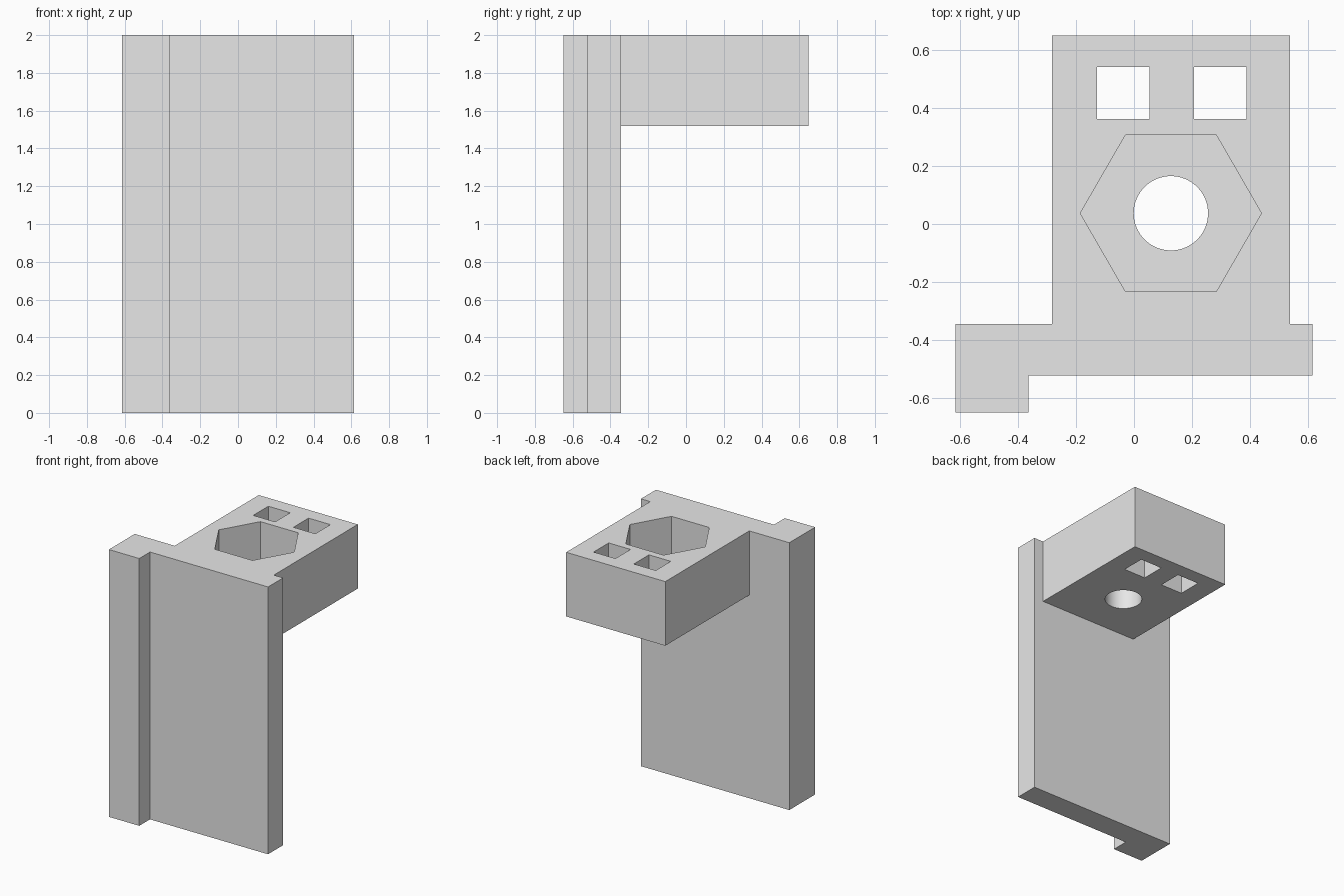
import bpy, bmesh, math

cube = bpy.data.objects.get("Cube")
if cube:
    bpy.data.objects.remove(cube, do_unlink=True)

TOP, SHELF_Z, POCKET_Z = 2.0, 1.52, 1.68
HOLE = (0.127, 0.037)

grey = bpy.data.materials.new("light_grey")
grey.use_nodes = True
grey.diffuse_color = (0.8, 0.8, 0.8, 1)
grey.node_tree.nodes["Principled BSDF"].inputs["Base Color"].default_value = (0.8, 0.8, 0.8, 1)


def prism(name, outline, z0, z1):
    """Extrude a counter-clockwise outline from z0 up to z1."""
    bm = bmesh.new()
    base = bm.faces.new([bm.verts.new((x, y, z0)) for x, y in outline])
    top = bmesh.ops.extrude_face_region(bm, geom=[base])["geom"]
    bmesh.ops.translate(bm, vec=(0, 0, z1 - z0),
                        verts=[v for v in top if isinstance(v, bmesh.types.BMVert)])
    bmesh.ops.recalc_face_normals(bm, faces=bm.faces)
    mesh = bpy.data.meshes.new(name)
    bm.to_mesh(mesh)
    bm.free()
    mesh.materials.append(grey)
    obj = bpy.data.objects.new(name, mesh)
    bpy.context.collection.objects.link(obj)
    return obj


def rect(x0, x1, y0, y1):
    return [(x0, y0), (x1, y0), (x1, y1), (x0, y1)]


def ring(radius, sides):
    return [(HOLE[0] + radius * math.cos(math.tau * i / sides),
             HOLE[1] + radius * math.sin(math.tau * i / sides)) for i in range(sides)]


def combine(target, other, operation):
    """Apply a boolean and remove the helper solid."""
    mod = target.modifiers.new(operation, "BOOLEAN")
    mod.object, mod.operation, mod.solver = other, operation, "EXACT"
    bpy.context.view_layer.objects.active = target
    bpy.ops.object.modifier_apply(modifier=mod.name)
    bpy.data.objects.remove(other, do_unlink=True)


# Upright plate with a rib down its front right edge
bracket = prism("bracket", [(-0.614, -0.649), (-0.363, -0.649), (-0.363, -0.522),
                            (0.614, -0.522), (0.614, -0.344), (-0.614, -0.344)], 0, TOP)

# Shelf block projecting from the back
combine(bracket, prism("shelf", rect(-0.283, 0.537, -0.43, 0.649), SHELF_Z, TOP), "UNION")

# Hexagonal nut pocket, round bolt hole and two square slots
cutters = [prism("nut_pocket", ring(0.312, 6), POCKET_Z, TOP + 0.1),
           prism("bolt_hole", ring(0.128, 64), SHELF_Z - 0.1, TOP + 0.1)]
for x in (-0.127, 0.206):
    cutters.append(prism("square_slot", rect(x, x + 0.181, 0.361, 0.54),
                         SHELF_Z - 0.1, TOP + 0.1))
for cutter in cutters:
    cutter.hide_render = True
    combine(bracket, cutter, "DIFFERENCE")

# Merge coplanar faces and smooth only the round hole
bm = bmesh.new()
bm.from_mesh(bracket.data)
bmesh.ops.remove_doubles(bm, verts=bm.verts, dist=0.0001)
bmesh.ops.dissolve_limit(bm, angle_limit=math.radians(1), verts=bm.verts, edges=bm.edges)
for f in bm.faces:
    c = f.calc_center_median()
    f.smooth = abs(f.normal.z) < 0.1 and math.dist(c.xy, HOLE) < 0.15
bm.to_mesh(bracket.data)
bm.free()
bpy.ops.object.select_all(action="DESELECT")
bracket.select_set(True)
bpy.context.view_layer.objects.active = bracket
bpy.ops.object.shade_smooth_by_angle(angle=math.radians(30))
